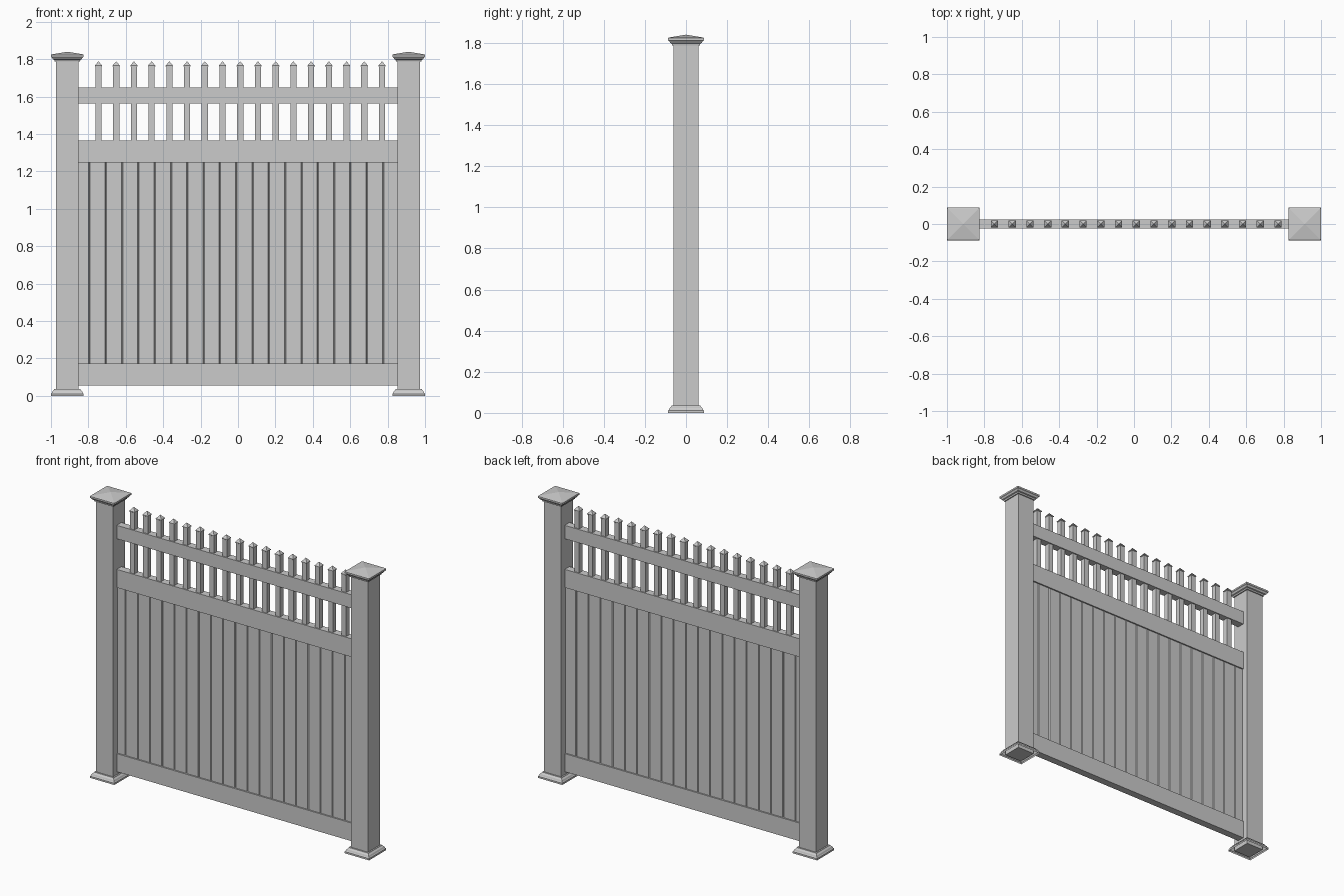
import bpy, bmesh

if "Cube" in bpy.data.objects:
    bpy.data.objects.remove(bpy.data.objects["Cube"])


def make_object(name, bm):
    bmesh.ops.recalc_face_normals(bm, faces=bm.faces)
    mesh = bpy.data.meshes.new(name)
    bm.to_mesh(mesh)
    bm.free()
    obj = bpy.data.objects.new(name, mesh)
    bpy.context.collection.objects.link(obj)
    return obj


def square_loft(name, x, profile, close_bottom=True, close_top=True):
    """Stack square rings from (half width, z) pairs; half width 0 makes a point."""
    bm = bmesh.new()
    rings = []
    for h, z in profile:
        corners = [(0, 0)] if h == 0 else [(-1, -1), (1, -1), (1, 1), (-1, 1)]
        rings.append([bm.verts.new((x + a * h, b * h, z)) for a, b in corners])
    for lo, hi in zip(rings, rings[1:]):
        for i in range(4):
            j = (i + 1) % 4
            if len(hi) == 1:
                bm.faces.new((lo[i], lo[j], hi[0]))
            else:
                bm.faces.new((lo[i], lo[j], hi[j], hi[i]))
    if close_bottom:
        bm.faces.new(rings[0][::-1])
    if close_top and len(rings[-1]) == 4:
        bm.faces.new(rings[-1])
    return make_object(name, bm)


def box(name, half_x, half_y, z0, z1):
    bm = bmesh.new()
    bmesh.ops.create_cube(bm, size=1)
    for v in bm.verts:
        v.co = (v.co.x * 2 * half_x, v.co.y * 2 * half_y, z0 if v.co.z < 0 else z1)
    return make_object(name, bm)


# Posts with moulded pyramid caps and hollow base skirts
POST_X, POST_HALF = 0.9125, 0.061
CAP = [(POST_HALF, 1.788), (0.068, 1.788), (0.070, 1.797), (0.077, 1.800), (0.081, 1.808),
       (0.0875, 1.812), (0.0875, 1.823), (0.084, 1.826), (0, 1.84)]
SKIRT = [(0.0875, 0), (0.0875, 0.011), (0.083, 0.016), (0.079, 0.025),
         (0.072, 0.031), (0.070, 0.036), (POST_HALF, 0.036)]
for side, x in (("left", -POST_X), ("right", POST_X)):
    square_loft(f"{side}_post", x, [(POST_HALF, 0), (POST_HALF, 1.80)])
    square_loft(f"{side}_post_cap", x, CAP)
    square_loft(f"{side}_post_skirt", x, SKIRT, close_bottom=False, close_top=False)

# Horizontal rails
SPAN = 0.854
box("bottom_rail", SPAN, 0.024, 0.055, 0.172)
box("middle_rail", SPAN, 0.024, 1.247, 1.365)
box("top_rail", SPAN, 0.024, 1.563, 1.65)

# Board panel: V-grooved outline extruded between bottom and middle rails
GROOVES, PITCH, FIRST = 19, 0.0872, -0.794
T, DEPTH, W = 0.015, 0.005, 0.004
front = [(-SPAN, -T)]
for i in range(GROOVES):
    gx = FIRST + i * PITCH
    front += [(gx - W, -T), (gx, -T + DEPTH), (gx + W, -T)]
front.append((SPAN, -T))
outline = front + [(px, -py) for px, py in reversed(front)]
bm = bmesh.new()
face = bm.faces.new([bm.verts.new((px, py, 0.16)) for px, py in outline])
top = bmesh.ops.extrude_face_region(bm, geom=[face])["geom"]
bmesh.ops.translate(bm, vec=(0, 0, 1.10),
                    verts=[g for g in top if isinstance(g, bmesh.types.BMVert)])
make_object("board_panel", bm)

# Pickets with small pointed heads
for i in range(17):
    square_loft(f"picket_{i + 1}", -0.746 + i * 0.09475,
                [(0.0165, 1.355), (0.0165, 1.76), (0.0195, 1.762),
                 (0.0195, 1.766), (0, 1.789)])
